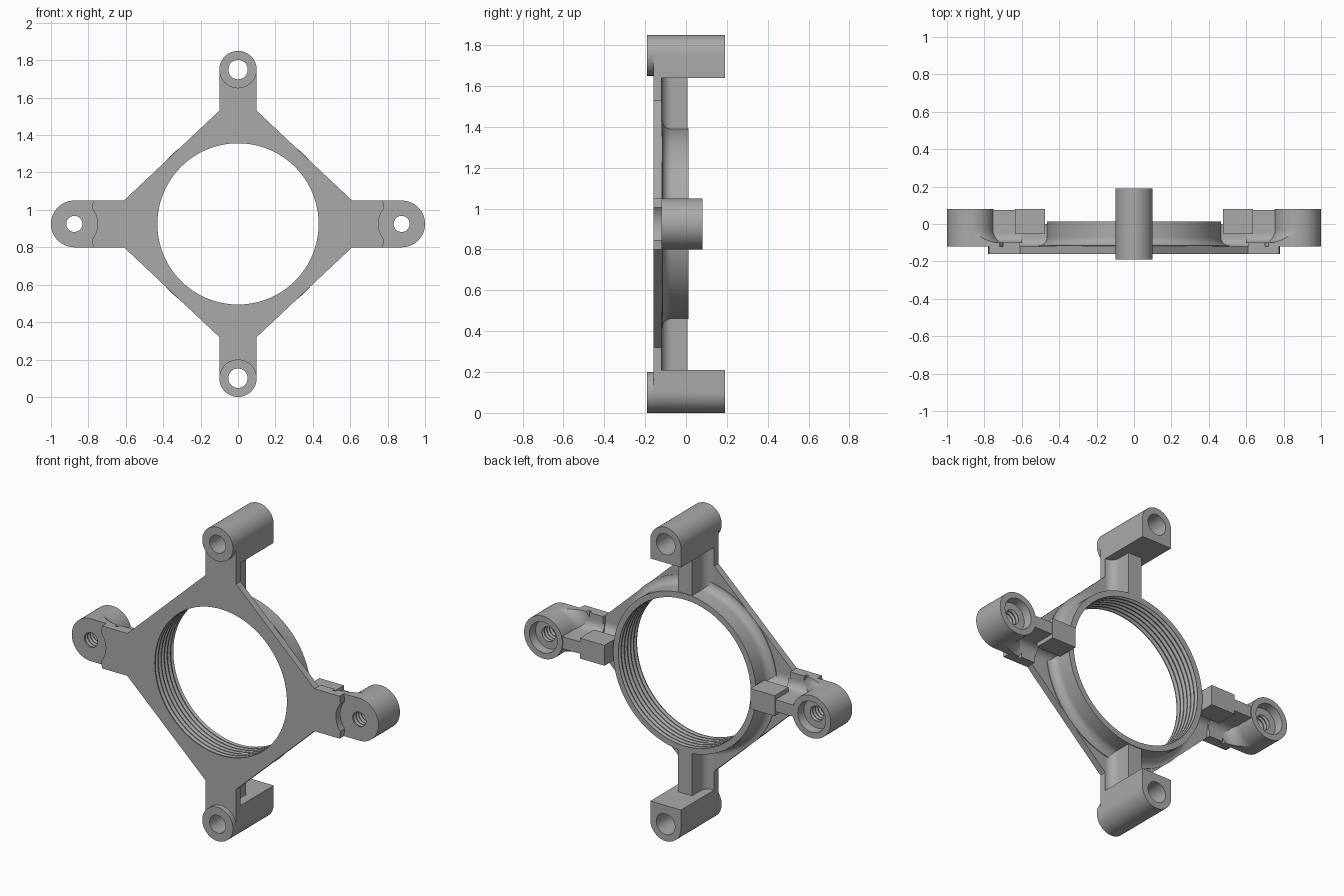
import bpy, bmesh, math

cube = bpy.data.objects.get("Cube")
if cube:
    bpy.data.objects.remove(cube, do_unlink=True)

CZ = 0.925      # height of the ring axis
PF, PB = -0.16, -0.12   # plate front and back

grey = bpy.data.materials.new("plain_grey")
grey.use_nodes = True
colour = (0.4, 0.4, 0.4, 1)
grey.diffuse_color = colour
grey.node_tree.nodes["Principled BSDF"].inputs["Base Color"].default_value = colour


def finish(name, bm):
    bmesh.ops.recalc_face_normals(bm, faces=bm.faces)
    mesh = bpy.data.meshes.new(name)
    bm.to_mesh(mesh)
    bm.free()
    mesh.materials.append(grey)
    ob = bpy.data.objects.new(name, mesh)
    bpy.context.collection.objects.link(ob)
    return ob


AXES = {
    "x": lambda u, v, w: (w, v, CZ + u),
    "y": lambda u, v, w: (u, w, CZ + v),
    "z": lambda u, v, w: (u, v, CZ + w),
}


def prism(name, pts, a, b, axis="y"):
    """Extrude a closed outline from a to b along an axis."""
    bm = bmesh.new()
    rings = [[bm.verts.new(AXES[axis](u, v, w)) for u, v in pts] for w in (a, b)]
    n = len(pts)
    for i in range(n):
        j = (i + 1) % n
        bm.faces.new((rings[0][i], rings[0][j], rings[1][j], rings[1][i]))
    bm.faces.new(rings[0])
    bm.faces.new(rings[1])
    return finish(name, bm)


def lathe(name, prof, cx=0, cz=0, seg=48):
    """Revolve a closed (radius, y) profile about the y direction."""
    bm = bmesh.new()
    cols = []
    for k in range(seg):
        t = math.tau * k / seg
        cols.append([bm.verts.new((cx + r * math.cos(t), y, CZ + cz + r * math.sin(t)))
                     for r, y in prof])
    n = len(prof)
    for k in range(seg):
        a, b = cols[k], cols[(k + 1) % seg]
        for i in range(n):
            j = (i + 1) % n
            if prof[i][0] or prof[j][0]:
                bm.faces.new((a[i], a[j], b[j], b[i]))
    bmesh.ops.remove_doubles(bm, verts=bm.verts, dist=1e-6)
    return finish(name, bm)


def boolean(ob, tool, op="DIFFERENCE"):
    mod = ob.modifiers.new("cut", "BOOLEAN")
    mod.operation, mod.solver, mod.object = op, "EXACT", tool
    bpy.context.view_layer.objects.active = ob
    bpy.ops.object.modifier_apply(modifier=mod.name)
    bpy.data.objects.remove(tool, do_unlink=True)


def arc(cx, cy, r, a, b, n=12):
    ts = [math.radians(a + (b - a) * i / n) for i in range(n + 1)]
    return [(cx + r * math.cos(t), cy + r * math.sin(t)) for t in ts]


def thread(r, depth, a, b, turns):
    """Zigzag line of thread crests and roots."""
    p = (b - a) / turns
    pts = []
    for i in range(turns):
        y = a + i * p
        pts += [(r, y), (r, y + p * 0.2), (r + depth, y + p * 0.55), (r + depth, y + p * 0.65)]
    return pts + [(r, b)]


def rib_section(half, base, top, f=0.05):
    """Rib cross-section with a concave fillet at each foot."""
    right = arc(half + f, base + f, f, 270, 180, 8) + [(half, top)]
    return right + [(-u, v) for u, v in reversed(right)]


# Diamond plate with four arms, the side arms notched around their bosses
notch = math.degrees(math.asin(0.081 / 0.125))
quarter = [(0.1, 0.715), (0.1, 0.605), (0.61, 0.125), (0.775, 0.125)]
side = arc(0.875, 0, 0.125, 180 - notch, 180 + notch)
half = quarter + side + [(x, -z) for x, z in reversed(quarter)]
plate = prism("diamond_plate", half + [(-x, -z) for x, z in half], PF, PB)
boolean(plate, lathe("plate_cutter", [(0, -0.3), (0.456, -0.3), (0.456, 0), (0, 0)], seg=128))

# Threaded ring with a fillet onto the plate
ring_profile = thread(0.431, 0.013, PF, 0.013, 6) + [(0.466, 0.013)]
ring_profile += arc(0.512, -0.07, 0.046, 180, 270, 8)
ring_profile += [(0.512, PB), (0.456, PB), (0.456, PF)]
lathe("threaded_ring", ring_profile, seg=128)

for s, label in ((1, "upper"), (-1, "lower")):
    # Long post: round outside, square inside, with a round front lip
    outline = [(0.1, 0.715 * s)] + [(x, z * s) for x, z in arc(0, 0.825, 0.1, 0, 180, 24)]
    outline.append((-0.1, 0.715 * s))
    post = prism(label + "_post", outline, PF, 0.19)
    lip = lathe("lip", [(0, -0.19), (0.1, -0.19), (0.1, -0.15), (0, -0.15)], 0, 0.825 * s)
    boolean(post, lip, "UNION")
    hole = [(0, -0.25), (0.052, -0.25), (0.052, -0.1), (0.063, 0.25), (0, 0.25)]
    boolean(post, lathe("post_cutter", hole, 0, 0.825 * s))
    # Rib from ring to post
    lo, hi = sorted((0.455 * s, 0.72 * s))
    prism(label + "_rib", rib_section(0.045, PB, 0.008), lo, hi, "z")

for s, label in ((1, "left"), (-1, "right")):
    # Side boss flaring onto the arm, trimmed to the arm width
    flare = [(0, PB), (0.2, PB), (0.2, -0.1)] + arc(0.195, -0.03, 0.07, 270, 180, 8)
    boss = lathe(label + "_boss", flare + [(0.125, 0.08), (0, 0.08)], 0.875 * s, 0, 64)
    trim = [(0.6, -0.125)] + arc(0.875, 0, 0.125, -90, 90, 32) + [(0.6, 0.125)]
    boolean(boss, prism("trim", [(x * s, z) for x, z in trim], -0.3, 0.3), "INTERSECT")
    bore = [(0, -0.2), (0.043, -0.2)] + thread(0.043, 0.01, -0.115, 0.03, 6)
    bore += [(0.085, 0.03), (0.095, 0.12), (0, 0.12)]
    boolean(boss, lathe("bore_cutter", bore, 0.875 * s))
    # Arm backing, rib and locating pad
    lo, hi = sorted((0.61 * s, 0.7 * s))
    prism(label + "_arm_back", [(-0.125, PB), (0.125, PB), (0.125, -0.1), (-0.125, -0.1)],
          lo, hi, "x")
    lo, hi = sorted((0.46 * s, 0.63 * s))
    prism(label + "_inner_rib", rib_section(0.035, PB, 0.0), lo, hi, "x")
    lo, hi = sorted((0.6 * s, 0.77 * s))
    prism(label + "_outer_rib", rib_section(0.035, -0.1, 0.075), lo, hi, "x")
    lo, hi = sorted((0.475 * s, 0.635 * s))
    prism(label + "_pad", [(-0.06, -0.05), (0.06, -0.05), (0.06, 0.08), (-0.06, 0.08)],
          lo, hi, "x")

# Smooth curved faces, keep hard edges
for ob in bpy.context.collection.objects:
    if ob.type == "MESH" and ob.data.materials and ob.data.materials[0] == grey:
        ob.select_set(True)
        bpy.context.view_layer.objects.active = ob
    else:
        ob.select_set(False)
bpy.ops.object.shade_smooth_by_angle(angle=math.radians(30))
